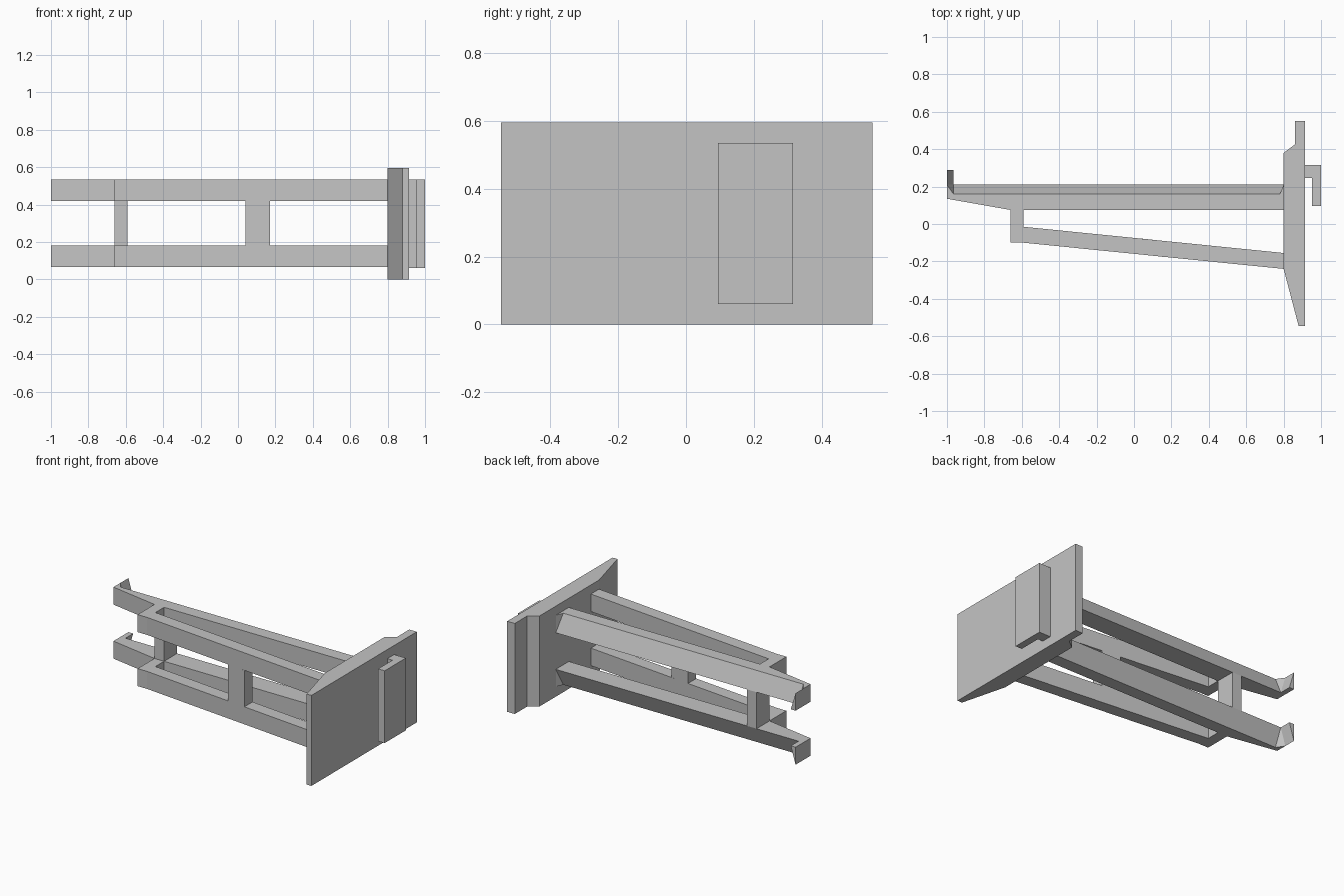
import bpy, bmesh

if "Cube" in bpy.data.objects:
    bpy.data.objects.remove(bpy.data.objects["Cube"], do_unlink=True)

grey = bpy.data.materials.new("plain grey")
grey.use_nodes = True
grey.diffuse_color = (0.55, 0.55, 0.55, 1)
grey.node_tree.nodes["Principled BSDF"].inputs["Base Color"].default_value = (0.55, 0.55, 0.55, 1)


def loft(name, ring_a, z_a, ring_b, z_b):
    """Join two matching outlines at two heights into a closed solid."""
    bm = bmesh.new()
    a = [bm.verts.new((x, y, z_a)) for x, y in ring_a]
    b = [bm.verts.new((x, y, z_b)) for x, y in ring_b]
    bm.faces.new(a)
    bm.faces.new(b)
    for i in range(len(a)):
        j = (i + 1) % len(a)
        bm.faces.new((a[i], a[j], b[j], b[i]))
    bmesh.ops.remove_doubles(bm, verts=bm.verts[:], dist=0.0005)
    bmesh.ops.recalc_face_normals(bm, faces=bm.faces[:])
    mesh = bpy.data.meshes.new(name)
    bm.to_mesh(mesh)
    bm.free()
    mesh.materials.append(grey)
    obj = bpy.data.objects.new(name, mesh)
    bpy.context.collection.objects.link(obj)
    return obj


def prism(name, ring, z0, z1):
    return loft(name, ring, z0, ring, z1)


# End plate with a tapered front wing and a stepped rear edge
prism("end_plate", [(0.8, 0.38), (0.86, 0.425), (0.86, 0.55), (0.915, 0.55),
                    (0.915, -0.545), (0.88, -0.545), (0.8, -0.24)], 0, 0.595)

# Hanging hook on the outer face of the plate
prism("plate_hook", [(0.915, 0.315), (1, 0.315), (1, 0.095), (0.952, 0.095),
                     (0.952, 0.245), (0.915, 0.245)], 0.06, 0.535)

# Rails: the rear side slopes in toward the outer height and ends in a hooked tip
near = [(-1, 0.135), (-0.66, 0.075), (0.8, 0.075), (0.8, 0.21)]
outer = near + [(0.78, 0.16), (-0.965, 0.16), (-1, 0.21), (-1, 0.29), (-1, 0.29)]
inner = near + [(0.8, 0.21), (-0.965, 0.21), (-0.965, 0.21), (-0.965, 0.29), (-1, 0.29)]
# Braces run from the rail down to the plate at a slant
brace = [(-0.66, 0.076), (-0.66, -0.1), (-0.59, -0.1), (0.8, -0.24),
         (0.8, -0.155), (-0.59, -0.015), (-0.59, 0.076)]

for side, z_out, z_in in (("lower", 0.065, 0.18), ("upper", 0.535, 0.42)):
    loft(side + "_rail", outer, z_out, inner, z_in)
    prism(side + "_brace", brace, z_out, z_in)

# Posts joining the two levels
prism("rail_post", [(-0.66, 0.075), (-0.59, 0.075), (-0.59, 0.21), (-0.66, 0.21)], 0.18, 0.42)
prism("brace_post", [(0.04, -0.163), (0.17, -0.177), (0.17, -0.092), (0.04, -0.078)], 0.18, 0.42)
